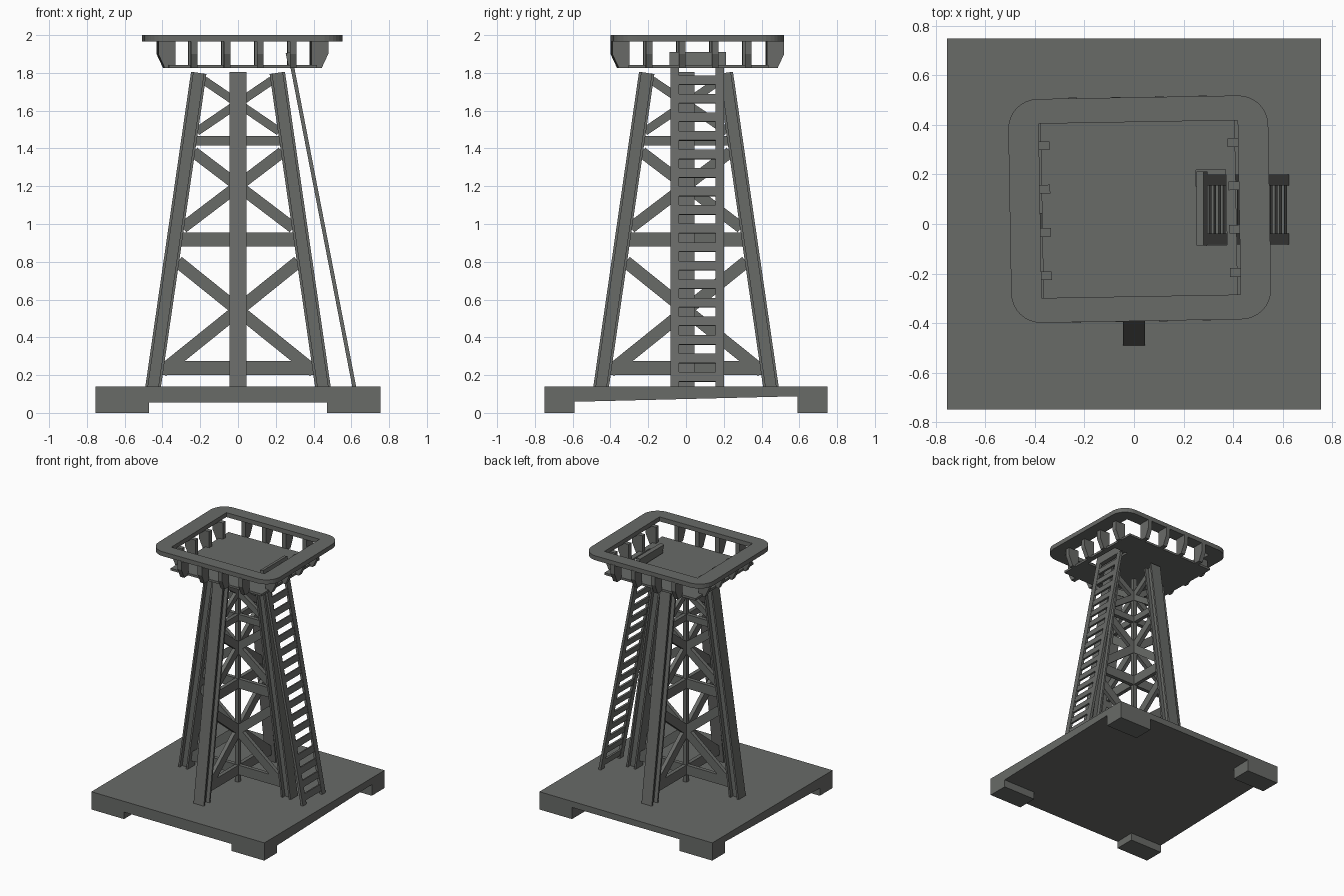
import bpy, bmesh, math
from mathutils import Matrix, Vector

if "Cube" in bpy.data.objects:
    bpy.data.objects.remove(bpy.data.objects["Cube"])

grey = bpy.data.materials.new("dark_grey")
grey.diffuse_color = (0.14, 0.145, 0.137, 1)
grey.use_nodes = True
grey.node_tree.nodes["Principled BSDF"].inputs["Base Color"].default_value = grey.diffuse_color


def finish(name, bm, matrix=None):
    if matrix is not None:
        bm.transform(matrix)
    bmesh.ops.recalc_face_normals(bm, faces=bm.faces)
    me = bpy.data.meshes.new(name)
    bm.to_mesh(me)
    bm.free()
    me.materials.append(grey)
    ob = bpy.data.objects.new(name, me)
    bpy.context.collection.objects.link(ob)
    return ob


def add_box(bm, lo, hi):
    lo, hi = Vector(lo), Vector(hi)
    m = Matrix.Translation((lo + hi) / 2) @ Matrix.Diagonal((*(hi - lo), 1))
    bmesh.ops.create_cube(bm, size=1, matrix=m)


def add_beam(bm, p, q, width, depth, side=(0, 1, 0)):
    # box from p to q; width is measured along side
    p, q, s = Vector(p), Vector(q), Vector(side)
    d = (q - p).normalized()
    n = s.cross(d).normalized()
    rot = Matrix((s, n, d)).transposed().to_4x4()
    m = Matrix.Translation((p + q) / 2) @ rot @ Matrix.Diagonal((width, depth, (q - p).length, 1))
    bmesh.ops.create_cube(bm, size=1, matrix=m)


def prism(bm, outline, vec):
    f = bm.faces.new([bm.verts.new(p) for p in outline])
    r = bmesh.ops.extrude_face_region(bm, geom=[f])
    bmesh.ops.translate(bm, vec=vec, verts=[v for v in r["geom"] if isinstance(v, bmesh.types.BMVert)])


# Base slab with sloping underside
bm = bmesh.new()
prism(bm, [(-0.755, -0.75, 0.055), (-0.755, 0.75, 0.092), (-0.755, 0.75, 0.14), (-0.755, -0.75, 0.14)], (1.51, 0, 0))
finish("base_slab", bm)

# Corner feet
bm = bmesh.new()
for sx in (-1, 1):
    for sy in (-1, 1):
        xs, ys = sorted((sx * 0.47, sx * 0.755)), sorted((sy * 0.59, sy * 0.75))
        add_box(bm, (xs[0], ys[0], 0), (xs[1], ys[1], 0.12))
finish("base_feet", bm)

# Four leaning I-beam legs
foot, head = Vector((0.452, 0, 0.12)), Vector((0.208, 0, 1.8))
out = Vector((0, 1, 0)).cross((head - foot).normalized())
for k in range(4):
    bm = bmesh.new()
    for s in (-1, 1):
        o = out * s * 0.034
        add_beam(bm, foot + o, head + o, 0.09, 0.014)
    add_beam(bm, foot, head, 0.03, 0.06)
    finish(f"tower_leg_{k + 1}", bm, Matrix.Rotation(k * math.pi / 2, 4, 'Z'))


# Two crossing truss frames
def leg_x(z):
    return 0.452 - 0.1452 * (z - 0.12) - 0.035


for k, name in enumerate(("truss_across", "truss_along")):
    bm = bmesh.new()
    for z, h in ((0.237, 0.075), (0.918, 0.075), (1.44, 0.05)):
        x = leg_x(z)
        add_beam(bm, (-x, 0, z), (x, 0, z), 0.03, h)
    for z0, z1, w in ((0.22, 0.80, 0.066), (0.98, 1.38, 0.06), (1.49, 1.76, 0.045)):
        for s in (-1, 1):
            add_beam(bm, (-s * leg_x(z0), 0, z0), (s * leg_x(z1), 0, z1), 0.03, w)
    finish(name, bm, Matrix.Rotation(k * math.pi / 2, 4, 'Z'))
bm = bmesh.new()
add_box(bm, (-0.016, -0.016, 0.13), (0.016, 0.016, 1.79))
finish("centre_post", bm)

# Ladder
low, top = Vector((0.617, 0, 0.13)), Vector((0.28, 0, 1.87))
bm = bmesh.new()
for y in (-0.06, 0.178):
    o = Vector((0, y, 0))
    add_beam(bm, low + o, top + o, 0.044, 0.02)
finish("ladder_rails", bm)
bm = bmesh.new()
for i in range(17):
    z = 0.19 + i * 0.0982
    c = low.lerp(top, (z - low.z) / (top.z - low.z)) + Vector((0, 0.059, 0))
    d = (top - low).normalized() * 0.025
    add_beam(bm, c - d, c + d, 0.2, 0.014)
finish("ladder_rungs", bm)
bm = bmesh.new()
add_beam(bm, (0.283, 0.063, 1.83), (0.267, 0.063, 1.907), 0.3, 0.03)
finish("ladder_top_cap", bm)

# Platform parts sit in a slightly turned frame
plat = Matrix.Translation((0.023, 0.06, 0)) @ Matrix.Rotation(math.radians(1), 4, 'Z')

# Floor with ladder opening
bm = bmesh.new()
za, zb = 1.825, 1.842
for x0, x1, y0, y1 in ((-0.395, 0.23, -0.37, 0.37), (0.35, 0.39, -0.37, 0.37),
                       (0.23, 0.35, -0.37, -0.15), (0.23, 0.35, 0.155, 0.37)):
    add_box(bm, (x0, y0, za), (x1, y1, zb))
finish("platform_floor", bm, plat)

# Brackets holding the rail
profile = ((0, 1.825), (0.055, 1.825), (0.09, 1.9), (0.09, 1.97), (0, 1.97))
bm = bmesh.new()
for k in range(4):
    r = Matrix.Rotation(k * math.pi / 2, 4, 'Z')
    dist = 0.36 if k % 2 == 0 else 0.365
    for i in range(4):
        t = (i - 1.5) * 0.175 - 0.0175
        prism(bm, [r @ Vector((dist + u, t, z)) for u, z in profile], r @ Vector((0, 0.035, 0)))
finish("rail_brackets", bm, plat)

# Top rail: rounded outside, square opening
N = 8
hx, hy, rad, ix, iy = 0.525, 0.452, 0.12, 0.402, 0.352
bm = bmesh.new()
outer, inner = [], []
for k, (sx, sy) in enumerate(((1, 1), (-1, 1), (-1, -1), (1, -1))):
    for j in range(N + 1):
        a = (k + j / N) * math.pi / 2
        outer.append((sx * (hx - rad) + rad * math.cos(a), sy * (hy - rad) + rad * math.sin(a)))
    inner.append((sx * ix, sy * iy))
rings = []
for z in (1.965, 2.0):
    rings.append(([bm.verts.new((*p, z)) for p in outer], [bm.verts.new((*p, z)) for p in inner]))
for o, i in rings:
    for k in range(4):
        m = (k + 1) % 4
        for j in range(N):
            bm.faces.new((i[k], o[k * (N + 1) + j], o[k * (N + 1) + j + 1]))
        bm.faces.new((i[k], o[k * (N + 1) + N], o[m * (N + 1)], i[m]))
for c in (0, 1):
    a, b = rings[0][c], rings[1][c]
    for j in range(len(a)):
        n = (j + 1) % len(a)
        bm.faces.new((a[j], a[n], b[n], b[j]))
finish("platform_rail", bm, plat)
